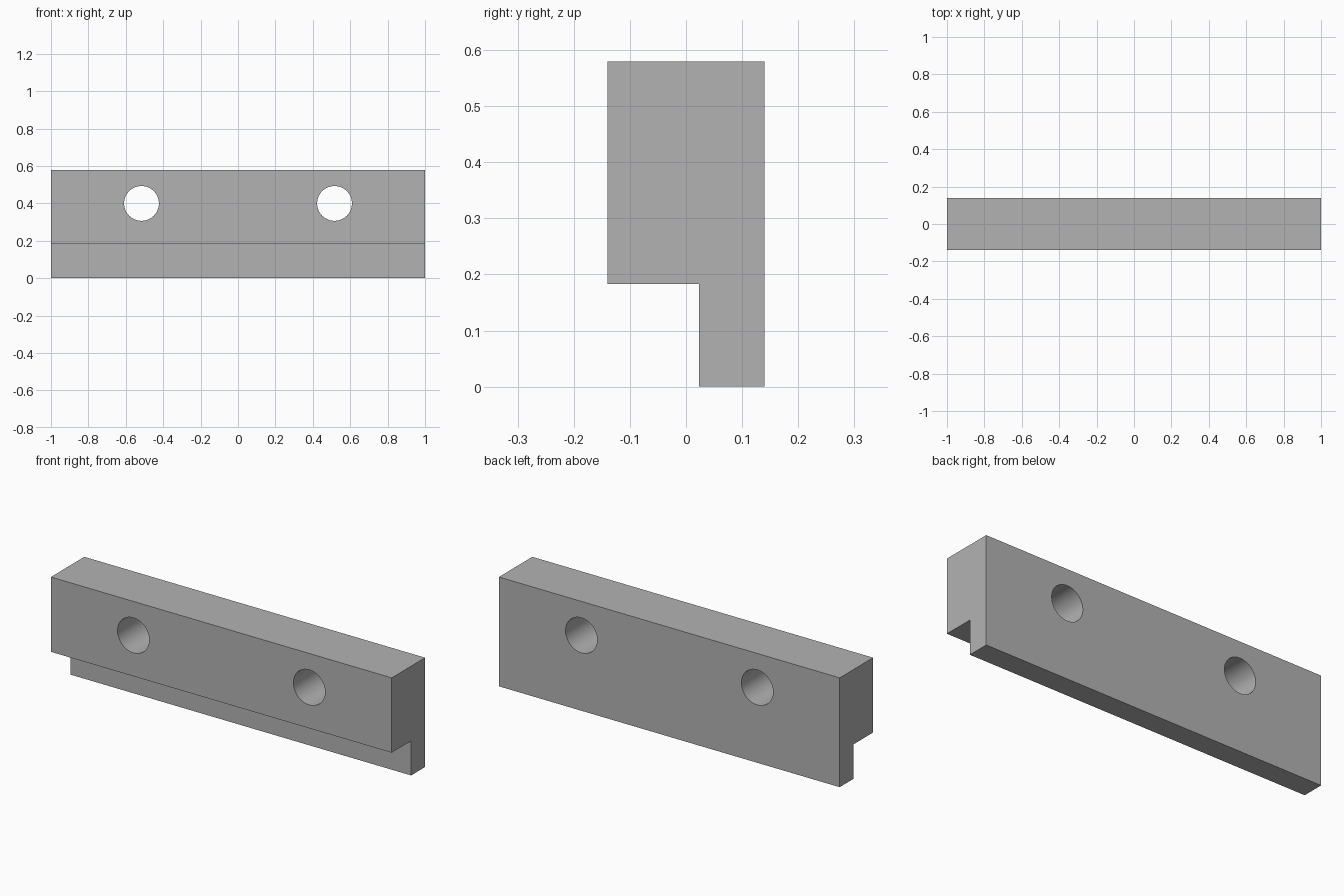
import bpy
import bmesh
import math

cube = bpy.data.objects.get("Cube")
if cube:
    bpy.data.objects.remove(cube, do_unlink=True)

# Material
grey = bpy.data.materials.new("plain grey")
grey.use_nodes = True
colour = (0.45, 0.45, 0.45, 1)
grey.diffuse_color = colour
grey.node_tree.nodes["Principled BSDF"].inputs["Base Color"].default_value = colour

# Bar: stepped profile (y, z) extruded along x
HALF_LENGTH = 1.0
profile = [(-0.14, 0.183), (0.023, 0.183), (0.023, 0), (0.14, 0), (0.14, 0.58), (-0.14, 0.58)]
bm = bmesh.new()
end = bm.faces.new([bm.verts.new((-HALF_LENGTH, y, z)) for y, z in profile])
extruded = bmesh.ops.extrude_face_region(bm, geom=[end])["geom"]
far_verts = [v for v in extruded if isinstance(v, bmesh.types.BMVert)]
bmesh.ops.translate(bm, verts=far_verts, vec=(2 * HALF_LENGTH, 0, 0))
bmesh.ops.recalc_face_normals(bm, faces=bm.faces)
mesh = bpy.data.meshes.new("stepped_bar")
bm.to_mesh(mesh)
bm.free()
mesh.materials.append(grey)
bar = bpy.data.objects.new("stepped_bar", mesh)
bpy.context.collection.objects.link(bar)


def drill_hole(x, z, radius):
    """Cut a round hole through the bar from front to back."""
    bpy.ops.mesh.primitive_cylinder_add(vertices=64, radius=radius, depth=1,
                                        location=(x, 0, z), rotation=(math.pi / 2, 0, 0))
    cutter = bpy.context.object
    cutter.name = "hole_cutter"
    cutter.hide_render = True
    cutter.data.materials.append(grey)
    cut = bar.modifiers.new("hole", "BOOLEAN")
    cut.operation = "DIFFERENCE"
    cut.solver = "EXACT"
    cut.object = cutter
    bpy.context.view_layer.objects.active = bar
    bpy.ops.object.modifier_apply(modifier=cut.name)
    bpy.data.objects.remove(cutter, do_unlink=True)


# Two mounting holes
for side in (-1, 1):
    drill_hole(side * 0.516, 0.4, 0.093)

# Smooth hole walls, sharp outer edges
bpy.ops.object.select_all(action="DESELECT")
bar.select_set(True)
bpy.context.view_layer.objects.active = bar
bpy.ops.object.shade_smooth_by_angle(angle=math.radians(30))
